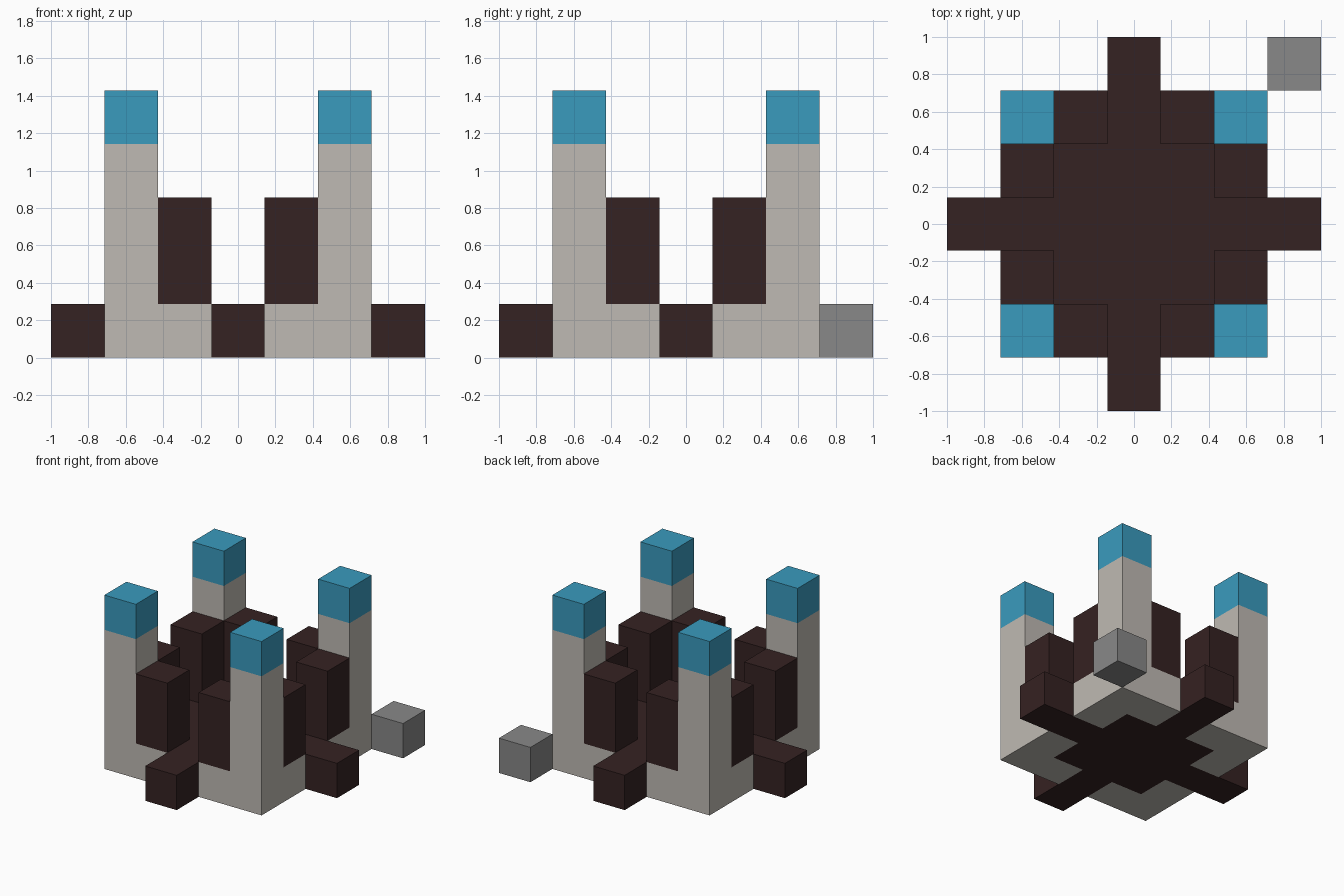
import bpy
import bmesh
from mathutils import Vector

U = 2 / 7  # size of one block

cube = bpy.data.objects.get("Cube")
if cube:
    bpy.data.objects.remove(cube, do_unlink=True)


def material(name, srgb):
    mat = bpy.data.materials.new(name)
    mat.use_nodes = True
    linear = [((c / 255 + 0.055) / 1.055) ** 2.4 for c in srgb] + [1]
    mat.diffuse_color = linear
    mat.node_tree.nodes["Principled BSDF"].inputs["Base Color"].default_value = linear
    return mat


stone = material("pale stone", (191, 186, 179))
dark = material("dark brown", (53, 34, 34))
blue = material("sky blue", (58, 155, 190))
grey = material("mid grey", (136, 136, 136))


def column(x, y, *layers):
    """Stack of blocks at a grid cell, listed from the ground up."""
    return {(x, y, z): mat for z, mat in enumerate(layers)}


# Lay out each part on the block grid
parts = {}
sides = {(-1, -1): "front_right", (1, -1): "front_left",
         (-1, 1): "back_right", (1, 1): "back_left"}
for (sx, sy), side in sides.items():
    parts["corner_tower_" + side] = column(2 * sx, 2 * sy, stone, stone, stone, stone, blue)
    parts["wall_pillar_end_" + side] = column(sx, 2 * sy, stone, dark, dark)
    parts["wall_pillar_side_" + side] = column(2 * sx, sy, stone, dark, dark)

floor = {}
for x in range(-3, 4):
    for y in range(-3, 4):
        if x == 0 or y == 0 or max(abs(x), abs(y)) == 1:
            floor.update(column(x, y, dark))
parts["floor_cross"] = floor
parts["loose_block"] = column(3, 3, grey)

occupied = set().union(*parts.values())
DIRECTIONS = [Vector(s * (i == a) for i in range(3)) for a in range(3) for s in (-1, 1)]


def build(name, cells):
    """Mesh the outer faces of a part, merged into large flat faces."""
    mats = list(dict.fromkeys(cells.values()))
    bm = bmesh.new()
    for cell, mat in cells.items():
        centre = Vector(cell) + Vector((0, 0, 0.5))
        for d in DIRECTIONS:
            if tuple(int(c) for c in Vector(cell) + d) in occupied:
                continue
            u = Vector((d.y, d.z, d.x)) / 2
            v = d.cross(u)
            corners = [centre + d / 2 + p for p in (-u - v, u - v, u + v, -u + v)]
            face = bm.faces.new([bm.verts.new(p * U) for p in corners])
            face.material_index = mats.index(mat)
    bmesh.ops.remove_doubles(bm, verts=bm.verts, dist=0.001)
    bmesh.ops.dissolve_limit(bm, angle_limit=0.01, verts=bm.verts,
                             edges=bm.edges, delimit={'MATERIAL'})
    mesh = bpy.data.meshes.new(name)
    bm.to_mesh(mesh)
    bm.free()
    for mat in mats:
        mesh.materials.append(mat)
    bpy.context.collection.objects.link(bpy.data.objects.new(name, mesh))


for part_name, part_cells in parts.items():
    build(part_name, part_cells)
